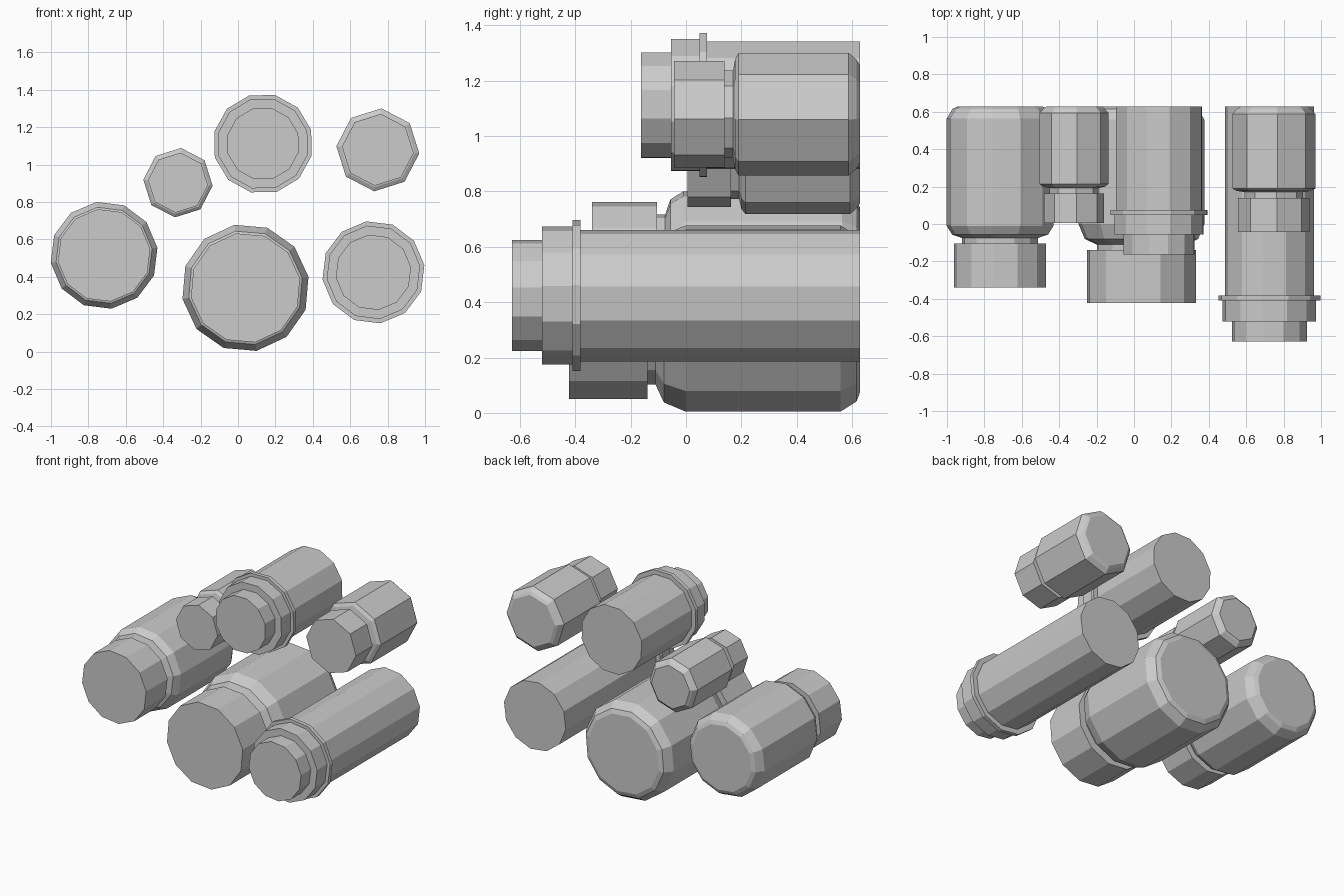
import bpy, bmesh
from math import cos, sin, radians, pi

if "Cube" in bpy.data.objects:
    bpy.data.objects.remove(bpy.data.objects["Cube"])


def lathe(name, cx, cz, sides, turn, profile):
    """Closed faceted solid around a y-parallel axis; profile = (radius, y) pairs."""
    bm = bmesh.new()
    rings = []
    for r, y in profile:
        rings.append([bm.verts.new((cx + r * cos(radians(turn) + 2 * pi * i / sides), y,
                                    cz + r * sin(radians(turn) + 2 * pi * i / sides)))
                      for i in range(sides)])
    for a, b in zip(rings, rings[1:]):
        for i in range(sides):
            j = (i + 1) % sides
            bm.faces.new((a[i], a[j], b[j], b[i]))
    bm.faces.new(rings[0])
    bm.faces.new(rings[-1])
    bmesh.ops.recalc_face_normals(bm, faces=bm.faces)
    mesh = bpy.data.meshes.new(name)
    bm.to_mesh(mesh)
    bm.free()
    obj = bpy.data.objects.new(name, mesh)
    bpy.context.collection.objects.link(obj)
    return obj


BACK = 0.628


def jar(name, cx, cz, r, sides, turn, cap_front, cap_back, shoulder, chamfer):
    # body with chamfered base, sloped shoulder and narrow neck
    lathe(name + "_body", cx, cz, sides, turn, [
        (0.80 * r, BACK), (0.89 * r, BACK - 0.012), (r, BACK - chamfer),
        (r, shoulder), (0.90 * r, cap_back + 0.25 * (shoulder - cap_back) + 0.025),
        (0.71 * r, cap_back + 0.03), (0.71 * r, cap_back - 0.01)])
    # screw lid
    lathe(name + "_lid", cx, cz, sides, turn,
          [(0.865 * r, cap_back), (0.865 * r, cap_front)])


def canister(name, cx, cz, turn, body_r, steps):
    # straight body with a flat end
    ring, collar, cap = steps
    lathe(name + "_body", cx, cz, 12, turn, [(body_r, BACK), (body_r, ring[2])])
    # flange, collar and front cap as one stepped lid
    lathe(name + "_stepped_lid", cx, cz, 12, turn,
          [(s[0], y) for s in (ring, collar, cap) for y in (s[2], s[1])])


# wide jars
jar("left_jar", -0.716, 0.515, 0.288, 12, 98, -0.34, -0.105, -0.01, 0.065)
jar("large_jar", 0.040, 0.341, 0.342, 12, 100, -0.422, -0.14, 0.0, 0.07)

# small eight-sided jars
jar("small_jar", -0.321, 0.9035, 0.186, 8, 85, 0.005, 0.162, 0.215, 0.035)
jar("upper_right_jar", 0.7475, 1.079, 0.2225, 8, 85, -0.044, 0.14, 0.19, 0.04)

# canisters with stepped lids: (radius, front y, back y)
canister("upper_canister", 0.1335, 1.112, 16, 0.237,
         [(0.268, 0.048, 0.076), (0.246, -0.055, 0.048), (0.196, -0.163, -0.055)])
canister("lower_canister", 0.724, 0.424, 98, 0.240,
         [(0.275, -0.41, -0.382), (0.252, -0.52, -0.41), (0.203, -0.628, -0.52)])
